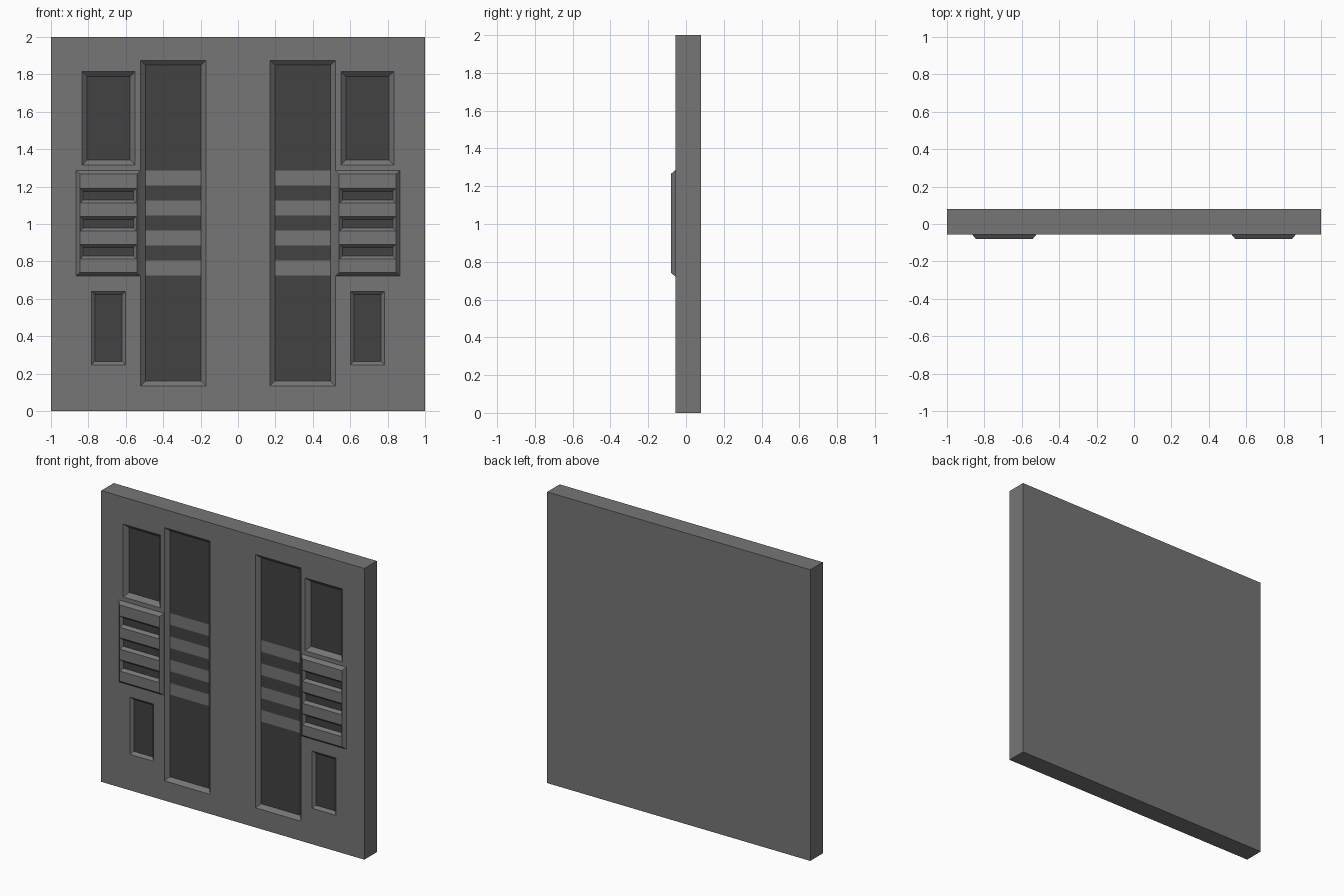
import bpy, bmesh

if "Cube" in bpy.data.objects:
    bpy.data.objects.remove(bpy.data.objects["Cube"])

BACK, FACE, PROUD = 0.079, -0.0565, -0.079


def material(name, v):
    m = bpy.data.materials.new(name)
    m.diffuse_color = (v, v, v, 1)
    m.use_nodes = True
    m.node_tree.nodes["Principled BSDF"].inputs["Base Color"].default_value = m.diffuse_color
    return m


MATS = [material("panel_grey", 0.18), material("recess_dark", 0.055)]


def mirrored(rect, side):
    x0, x1, z0, z1 = rect
    return (x0, x1, z0, z1) if side > 0 else (-x1, -x0, z0, z1)


def frustum(bm, rect, inset, y0, y1, grow=0.0, dark=False, stripes=()):
    """Box tapering from rect at y0 to the inset rect at y1."""
    if grow:  # extend the slope outwards past the surface for clean cutting
        g = inset / abs(y1 - y0) * grow
        rect = (rect[0] - g, rect[1] + g, rect[2] - g, rect[3] + g)
        inset, y0 = inset + g, y0 - grow
    rings = []
    for y, i in ((y0, 0), (y1, inset)):
        a, b, c, d = rect[0] + i, rect[1] - i, rect[2] + i, rect[3] - i
        rings.append([bm.verts.new((x, y, z)) for x, z in ((a, c), (b, c), (b, d), (a, d))])
    bm.faces.new(rings[0])
    for k in range(4):
        n = (k + 1) % 4
        bm.faces.new((rings[0][k], rings[1][k], rings[1][n], rings[0][n]))
    floor = [bm.faces.new(rings[1][::-1])]
    # split the floor into flat coloured bands
    for z in sorted(v for s in stripes for v in s):
        geom = floor + list({e for f in floor for e in f.edges}) + list({v for f in floor for v in f.verts})
        res = bmesh.ops.bisect_plane(bm, geom=geom, plane_co=(0, 0, z), plane_no=(0, 0, 1))
        floor = [g for g in res["geom"] if isinstance(g, bmesh.types.BMFace)]
    for f in floor:
        z = f.calc_center_median().z
        f.material_index = int(dark and not any(s[0] < z < s[1] for s in stripes))


def make(name, bm):
    bmesh.ops.recalc_face_normals(bm, faces=bm.faces[:])
    me = bpy.data.meshes.new(name)
    bm.to_mesh(me)
    bm.free()
    for m in MATS:
        me.materials.append(m)
    ob = bpy.data.objects.new(name, me)
    bpy.context.collection.objects.link(ob)
    return ob


def cut(ob, cutter):
    mod = ob.modifiers.new("recesses", 'BOOLEAN')
    mod.operation, mod.solver, mod.object = 'DIFFERENCE', 'EXACT', cutter
    cutter.hide_render = True
    bpy.context.view_layer.objects.active = ob
    bpy.ops.object.modifier_apply(modifier=mod.name)
    bpy.data.objects.remove(cutter)


# main panel slab
bm = bmesh.new()
frustum(bm, (-1, 1, 0, 2), 0, FACE, BACK)
panel = make("wall_panel", bm)

# recesses: tall striped channel, upper pocket, lower pocket on each side
stripes = [(0.725, 0.805), (0.885, 0.965), (1.045, 1.125), (1.205, 1.285)]
bm = bmesh.new()
for side in (1, -1):
    for rect, inset, depth, bands in (
            ((0.172, 0.52, 0.135, 1.875), 0.025, 0.025, stripes),
            ((0.55, 0.833, 1.315, 1.815), 0.027, 0.027, ()),
            ((0.602, 0.783, 0.247, 0.64), 0.018, 0.018, ())):
        frustum(bm, mirrored(rect, side), inset, FACE, FACE + depth, 0.005, True, bands)
cut(panel, make("panel_cutter", bm))

# raised louvred vent blocks with three slots each
for label, side in (("right", 1), ("left", -1)):
    bm = bmesh.new()
    frustum(bm, mirrored((0.522, 0.865, 0.722, 1.285), side), 0.019, FACE, PROUD)
    vent = make(label + "_vent_block", bm)
    bm = bmesh.new()
    for z in (0.851, 1.001, 1.151):
        frustum(bm, mirrored((0.543, 0.844, z - 0.039, z + 0.039), side),
                0.016, PROUD, PROUD + 0.018, 0.005, True)
    cut(vent, make(label + "_vent_cutter", bm))
